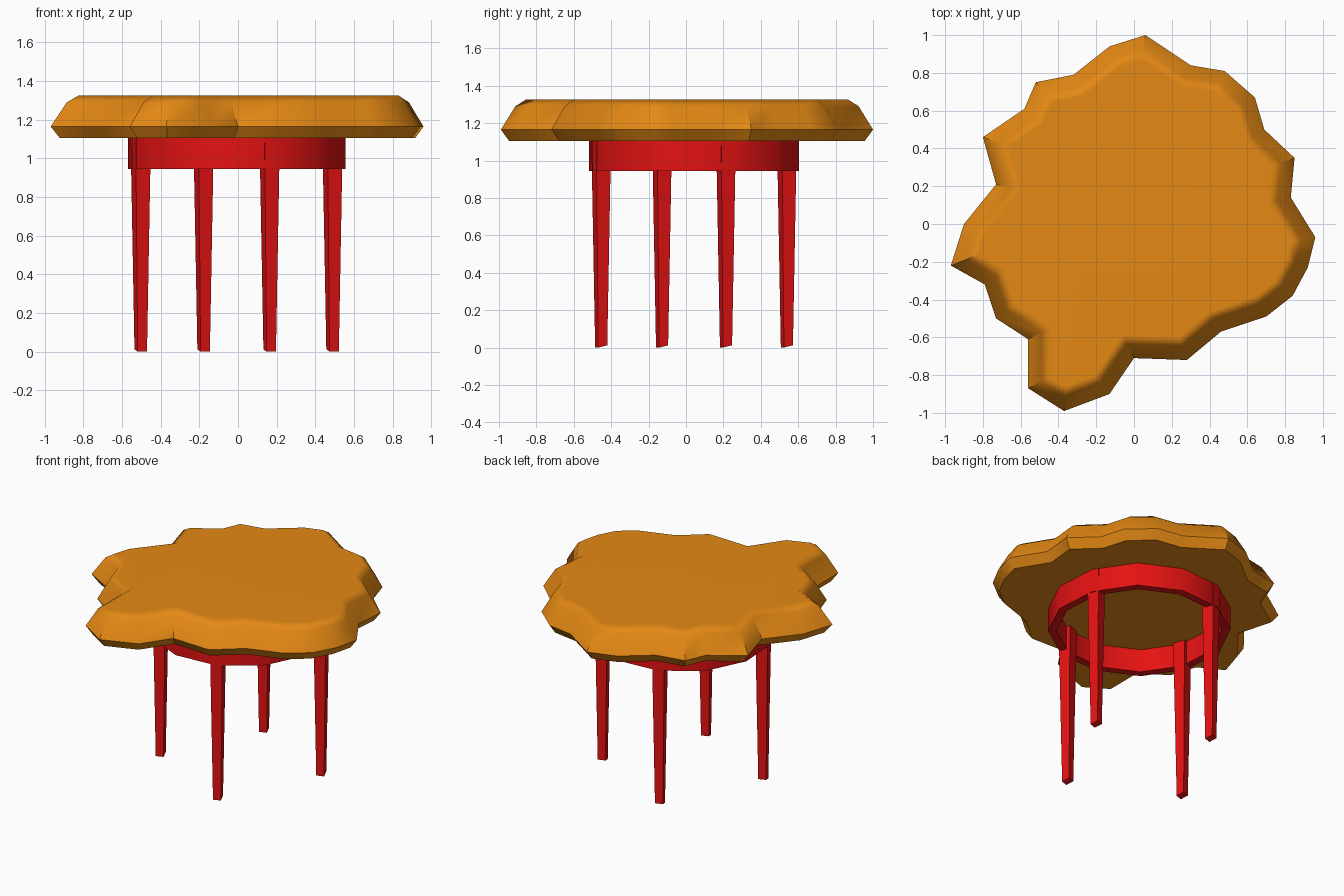
import bpy, bmesh, math
from mathutils import Vector, Matrix

cube = bpy.data.objects.get("Cube")
if cube:
    bpy.data.objects.remove(cube, do_unlink=True)


def material(name, rgb):
    m = bpy.data.materials.new(name)
    m.use_nodes = True
    m.diffuse_color = (*rgb, 1)
    m.node_tree.nodes["Principled BSDF"].inputs["Base Color"].default_value = (*rgb, 1)
    return m


ORANGE = material("orange_wood", (0.78, 0.25, 0.007))
RED = material("red_paint", (0.78, 0.006, 0.006))


def finish(name, bm, mat, smooth_angle=None):
    bmesh.ops.recalc_face_normals(bm, faces=bm.faces)
    mesh = bpy.data.meshes.new(name)
    bm.to_mesh(mesh)
    bm.free()
    mesh.materials.append(mat)
    ob = bpy.data.objects.new(name, mesh)
    bpy.context.collection.objects.link(ob)
    if smooth_angle:
        bpy.ops.object.select_all(action='DESELECT')
        ob.select_set(True)
        bpy.context.view_layer.objects.active = ob
        bpy.ops.object.shade_smooth_by_angle(angle=math.radians(smooth_angle))
    return ob


def inset(points, d):
    """Move a counter-clockwise outline inwards by d, with mitred corners."""
    out = []
    for i, p in enumerate(points):
        a = (p - points[i - 1]).normalized()
        b = (points[(i + 1) % len(points)] - p).normalized()
        na, nb = Vector((-a.y, a.x)), Vector((-b.y, b.x))
        out.append(p + (na + nb) * d / (1 + na.dot(nb)))
    return out


def bridge(bm, low, high):
    n = len(low)
    for i in range(n):
        j = (i + 1) % n
        bm.faces.new((low[i], low[j], high[j], high[i]))


# Tabletop: wavy slab with an undercut edge and a rounded upper rim
outline = [Vector(p) for p in (
    (.96, -.07), (.83, .14), (.85, .35), (.69, .50), (.64, .67), (.48, .81),
    (.30, .84), (.06, 1), (-.13, .94), (-.32, .79), (-.52, .75), (-.58, .61),
    (-.80, .46), (-.73, .21), (-.90, 0), (-.97, -.22), (-.79, -.32),
    (-.73, -.50), (-.56, -.61), (-.56, -.87), (-.37, -.99), (-.13, -.90),
    (0, -.71), (.28, -.72), (.46, -.57), (.70, -.49), (.84, -.38), (.92, -.23))]
bm = bmesh.new()
loops = []
for d, z in ((.04, 1.105), (0, 1.165), (.07, 1.29), (.12, 1.325)):
    loops.append([bm.verts.new((p.x, p.y, z)) for p in inset(outline, d)])
for low, high in zip(loops, loops[1:]):
    bridge(bm, low, high)
bm.faces.new(loops[0][::-1])
bm.faces.new(loops[-1])
top = finish("tabletop", bm, ORANGE, 40)
weighted = top.modifiers.new("flat_top_shading", 'WEIGHTED_NORMAL')
weighted.keep_sharp = True

# Frame below the top: a hollow twelve-sided ring, turned with the legs
TURN = math.radians(19)
CENTRE = Vector((-.007, .043, 0))
SIDES = 12
bm = bmesh.new()
rings = []
for r, z in ((.573, .945), (.573, 1.108), (.52, 1.108), (.52, .945)):
    rings.append([bm.verts.new(CENTRE + Vector((
        r * math.cos(TURN + i * math.tau / SIDES),
        r * math.sin(TURN + i * math.tau / SIDES), z))) for i in range(SIDES)])
for k in range(4):
    bridge(bm, rings[k], rings[(k + 1) % 4])
finish("apron_ring", bm, RED, 32)

# Legs: tapered square posts, all turned the same way, feet cut at a slant
for k, name in enumerate(("left_leg", "back_leg", "right_leg", "front_leg")):
    a = TURN + k * math.pi / 2
    pos = CENTRE + Vector((math.cos(a), math.sin(a), 0)) * .525
    bm = bmesh.new()
    bmesh.ops.create_cube(bm, size=1)
    for v in bm.verts:
        upper = v.co.z > 0
        width = .083 if upper else .051
        z = 1.108 if upper else (.012 if v.co.y > 0 else 0)
        v.co = Vector((v.co.x * width, v.co.y * width, z))
    bm.transform(Matrix.Translation(pos) @ Matrix.Rotation(TURN, 4, 'Z'))
    finish(name, bm, RED)
